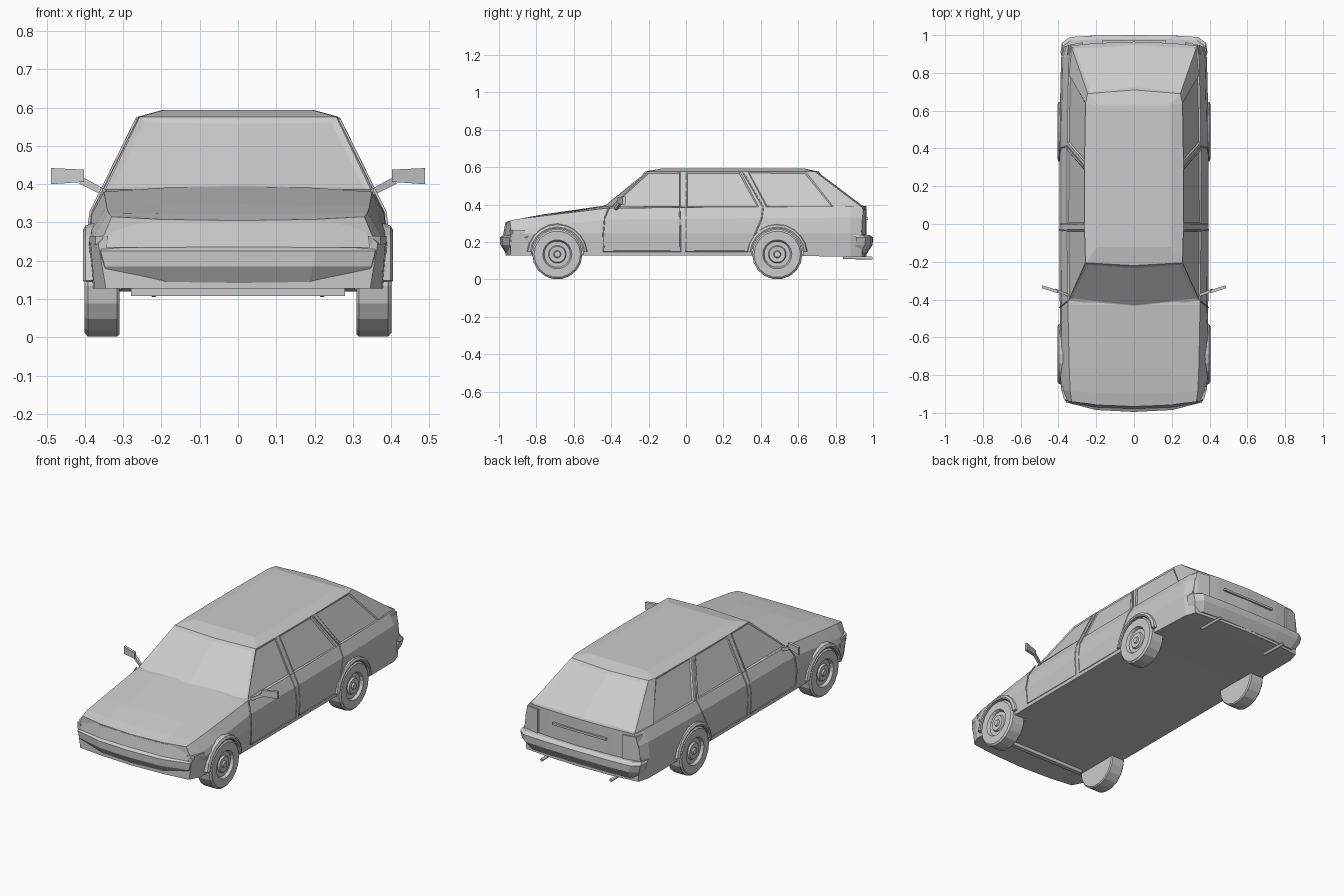
import bpy, bmesh
from math import cos, sin, pi, radians
from mathutils import Vector

if "Cube" in bpy.data.objects:
    bpy.data.objects.remove(bpy.data.objects["Cube"])


def finish(name, bm):
    bmesh.ops.recalc_face_normals(bm, faces=bm.faces[:])
    me = bpy.data.meshes.new(name)
    bm.to_mesh(me)
    bm.free()
    ob = bpy.data.objects.new(name, me)
    bpy.context.collection.objects.link(ob)
    return ob


def loft(halves, ladder=False):
    """Mirror half rings (first and last point on x=0), skin them, cap the ends."""
    bm = bmesh.new()
    rings = []
    for h in halves:
        full = list(h) + [(-x, y, z) for x, y, z in reversed(h[1:-1])]
        rings.append([bm.verts.new(p) for p in full])
    n, k = len(halves[0]), len(rings[0])
    walls = [[bm.faces.new((a[i], a[(i + 1) % k], b[(i + 1) % k], b[i])) for i in range(k)]
             for a, b in zip(rings, rings[1:])]
    for r in (rings[0], rings[-1]):
        if not ladder:
            bm.faces.new(r)
            continue
        for i in range(n // 2 - 1):
            q = (i, i + 1, n - 2 - i, n - 1 - i)
            bm.faces.new([r[j] for j in q])
            bm.faces.new([r[-j % k] for j in q])
    bmesh.ops.recalc_face_normals(bm, faces=bm.faces[:])
    return bm, walls


def hull(name, pts):
    bm = bmesh.new()
    for p in pts:
        bm.verts.new(p)
    res = bmesh.ops.convex_hull(bm, input=bm.verts[:])
    return finish(name, bm)


def box(name, x, y, z):
    return hull(name, [(a, b, c) for a in x for b in y for c in z])


def lathe(name, profile, side, y, z, n, a0=0, a1=2 * pi, closed=False):
    """Spin an (x, radius) profile about an axle parallel to x."""
    bm = bmesh.new()
    turn = abs(a1 - a0 - 2 * pi) < 1e-6
    rows = [[bm.verts.new((side * x, y + r * cos(a), z + r * sin(a))) for x, r in profile]
            for a in [a0 + (a1 - a0) * i / n for i in range(n if turn else n + 1)]]
    m = len(profile)
    for i in range(n):
        a, b = rows[i], rows[(i + 1) % len(rows)]
        for j in range(m if closed else m - 1):
            bm.faces.new((a[j], a[(j + 1) % m], b[(j + 1) % m], b[j]))
    if turn and not closed:
        bm.faces.new([r[0] for r in rows])
        bm.faces.new([r[-1] for r in rows])
    elif closed:
        bm.faces.new(rows[0])
        bm.faces.new(rows[-1])
    return finish(name, bm)


def tube(name, pts, r):
    cu = bpy.data.curves.new(name, 'CURVE')
    cu.dimensions = '3D'
    cu.bevel_depth, cu.bevel_resolution, cu.use_fill_caps = r, 1, True
    sp = cu.splines.new('POLY')
    sp.points.add(len(pts) - 1)
    for p, c in zip(sp.points, pts):
        p.co = (*c, 1)
    ob = bpy.data.objects.new(name, cu)
    bpy.context.collection.objects.link(ob)
    return ob


# Lower body: y, corner sweep, half widths (sill, bulge, shoulder), shoulder z, centre z
stations = [(-.965, .03, .345, .365, .33, .315, .305), (-.90, .02, .375, .385, .338, .325, .322),
            (-.76, 0, .382, .392, .343, .340, .348), (-.43, 0, .385, .393, .35, .380, .395),
            (0, 0, .385, .395, .355, .385, .395), (.5, 0, .385, .395, .353, .388, .395),
            (.88, 0, .375, .386, .345, .39, .395), (.965, -.025, .355, .368, .333, .388, .392)]
rings = []
for y, bow, xb, xm, xs, zs, zc in stations:
    zb = .12 if y > .6 else .128
    half = [(0, zb), (.2, zb), (xb, zb), (xm, .245), (xm - .01, zs - .06),
            (xs, zs), (.2, zs * .3 + zc * .7), (0, zc)]
    rings.append([(x, y + bow * (x / .37) ** 2, z) for x, z in half])
bm, _ = loft(rings, ladder=True)
body = finish("lower_body", bm)

# Greenhouse with recessed windscreen, rear glass and side windows
base = [(0, -.45), (.347, -.405), (.354, -.03), (.354, 0), (.353, .39), (.352, .43),
        (.345, .79), (.332, .94), (0, .962)]
edge = [(0, -.22), (.257, -.205), (.262, -.03), (.262, 0), (.262, .29), (.262, .33),
        (.257, .64), (.245, .69), (0, .71)]
crown = [(x * .75, max(-.12, min(y, .62)) + y * .01) for x, y in edge]
bm, walls = loft([[(x, y, z) for x, y in ring]
                  for ring, z in ((base, .386), (edge, .576), (crown, .594))])
w = walls[0]
for pair in ((w[0], w[15]), (w[7], w[8])):
    bmesh.ops.inset_region(bm, faces=list(pair), thickness=.022, depth=-.005)
bmesh.ops.inset_individual(bm, faces=[w[i] for i in (1, 3, 5, 10, 12, 14)],
                           thickness=.01, depth=-.006)
finish("cabin_roof", bm)

# Bumpers as horizontal outlines stacked in z
front = [(0, -.985), (.2, -.975), (.355, -.935), (.385, -.84), (.34, -.84), (0, -.84)]
rear = [(0, .99), (.2, .988), (.335, .98), (.378, .95), (.385, .9), (0, .9)]
for name, line in (("front_bumper", front), ("rear_bumper", rear)):
    bm, _ = loft([[(x * s, y * t, z) for x, y in line]
                  for z, s, t in ((.135, .92, .975), (.185, .98, 1.008), (.225, 1.01, 1.01), (.238, 1.0, .99))])
    finish(name, bm)

# Grille and headlight band
bm, _ = loft([[(0, -.978, z0), (.2, -.970, z0), (.345, -.945, z0), (.345, -.92, z0), (0, -.92, z0)]
              if z0 < .25 else
              [(0, -.966, z0), (.2, -.958, z0), (.325, -.938, z0), (.325, -.92, z0), (0, -.92, z0)]
              for z0 in (.235, .302)])
finish("grille_band", bm)


# Panel seams that follow the flank
def flank(y, z):
    prof = [(.128, .385), (.245, .395), (.327, .385), (.387, .355), (.576, .262)]
    for (z0, x0), (z1, x1) in zip(prof, prof[1:]):
        if z <= z1:
            return x0 + (x1 - x0) * (z - z0) / (z1 - z0)
    return .262


seams = {"front_door_seam": [(-.035, .57), (-.035, .387), (-.03, .245), (-.03, .15), (-.44, .15),
                             (-.442, .245), (-.435, .327), (-.41, .387)],
         "rear_door_seam": [(0, .57), (0, .387), (0, .15), (.335, .15), (.36, .22), (.405, .327),
                            (.412, .387), (.305, .572)]}
for s, label in ((1, "right"), (-1, "left")):
    for name, line in seams.items():
        pts = []
        for a, b in zip(line, line[1:]):
            pts += [Vector(a).lerp(Vector(b), i / 4) for i in range(4)]
        pts.append(Vector(line[-1]))
        tube(f"{label}_{name}", [(s * flank(*p), p[0], p[1]) for p in pts], .0035)

    # Wheels, wheel wells and arch flares
    for y, end in ((-.688, "front"), (.488, "rear")):
        lathe(f"{label}_{end}_wheel",
              [(.31, .128), (.316, .134), (.392, .134), (.401, .124), (.401, .078), (.395, .074),
               (.385, .07), (.385, .048), (.395, .043), (.393, .02), (.401, .016)],
              s, y, .134, 18)
        cutter = lathe("well_cutter", [(.305, .139), (.46, .139)], s, y, .134, 24)
        cutter.hide_render = True
        cutter.display_type = 'WIRE'
        mod = body.modifiers.new("well", 'BOOLEAN')
        mod.operation, mod.object, mod.solver = 'DIFFERENCE', cutter, 'EXACT'
        lathe(f"{label}_{end}_arch", [(.365, .168), (.398, .158), (.405, .146), (.402, .138), (.365, .138)],
              s, y, .134, 10, radians(5), radians(175), closed=True)

    # Door mirror: arm and head
    hull(f"{label}_mirror_arm", [(s * x, y, z) for x, z in ((.345, .385), (.352, .37), (.405, .418), (.415, .402))
                                 for y in (-.385 + (x - .345) * .4, -.37 + (x - .345) * .4)])
    hull(f"{label}_mirror_head", [(s * x, y + d, z) for x, y, z in ((.402, -.367, .406), (.402, -.367, .438),
                                  (.488, -.34, .40), (.488, -.34, .442)) for d in (0, .016)])

    # Lamps and exhaust tips
    hull(f"{label}_turn_lamp", [(s * x, y, z) for x, y in ((.34, -.945), (.372, -.925), (.388, -.86), (.34, -.86))
                                for z in (.243, .265)])
    hull(f"{label}_tail_lamp", [(s * x, y, z) for z, d in ((.24, 0), (.375, .027))
                                for x, y in ((.27, .962), (.345, .948), (.372 - d, .935),
                                             (.379 - d, .895), (.27, .90))])
    tube(f"{label}_exhaust", [(s * .22, .84, .117), (s * .22, .998, .113)], .009)

# Tailgate trim, rear glass strip and front crossbar
box("tailgate_trim", (-.17, .17), (.955, .972), (.318, .33))
box("front_crossbar", (-.28, .28), (-.80, -.775), (.108, .13))
